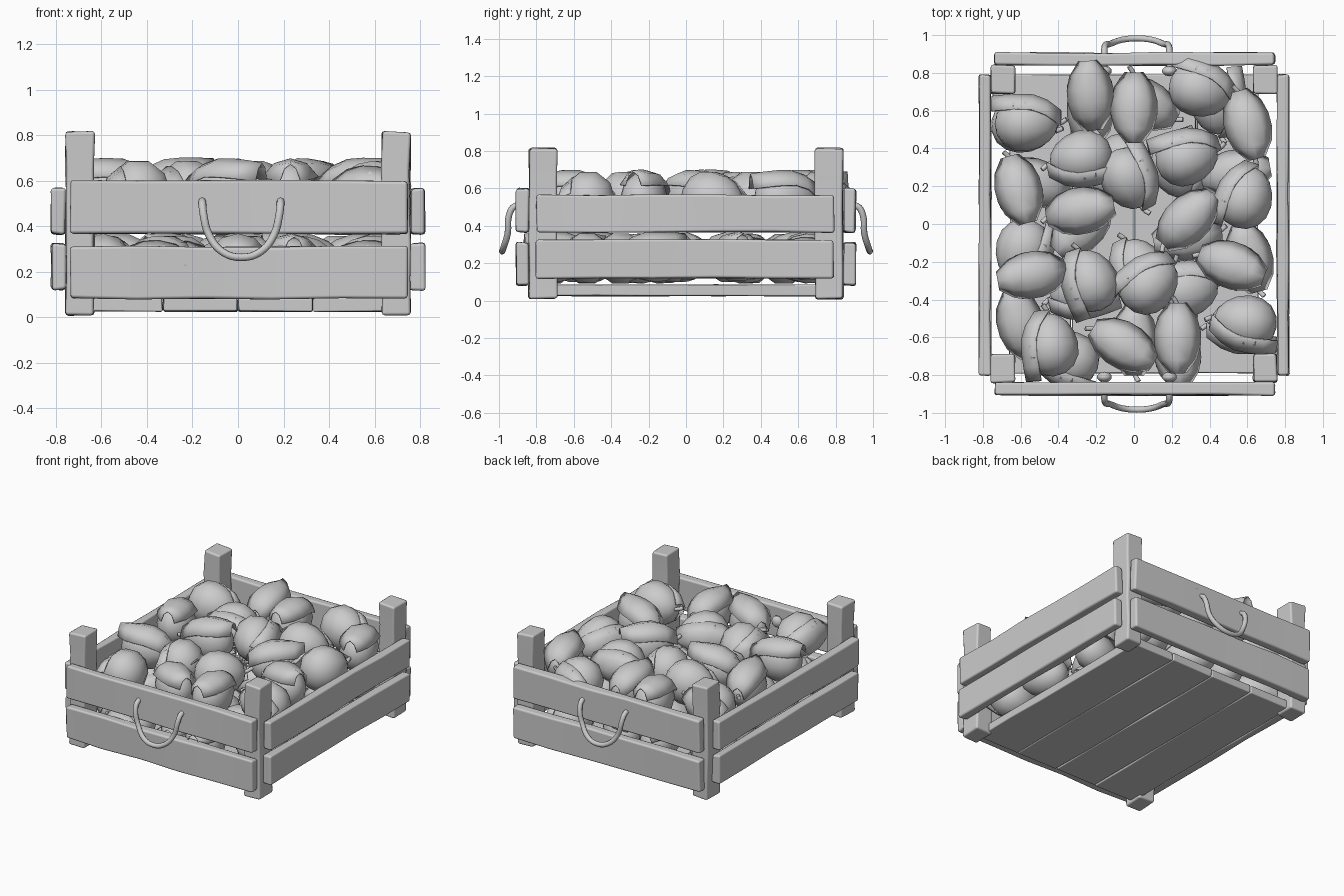
import bpy, bmesh, math, random
from mathutils import Vector, Matrix

random.seed(4)
cube = bpy.data.objects.get("Cube")
if cube:
    bpy.data.objects.remove(cube, do_unlink=True)

grey = bpy.data.materials.new("plain_grey")
grey.use_nodes = True
grey.diffuse_color = (0.6, 0.6, 0.6, 1)
grey.node_tree.nodes["Principled BSDF"].inputs["Base Color"].default_value = (0.6, 0.6, 0.6, 1)


def place(name, data, matrix=None):
    ob = bpy.data.objects.new(name, data)
    bpy.context.collection.objects.link(ob)
    if not data.materials:
        data.materials.append(grey)
    if matrix is not None:
        ob.matrix_world = matrix
    return ob


def to_mesh(name, bm):
    bmesh.ops.recalc_face_normals(bm, faces=bm.faces)
    me = bpy.data.meshes.new(name)
    bm.to_mesh(me)
    bm.free()
    for p in me.polygons:
        p.use_smooth = True
    return me


def board(name, lo, hi, wobble=0.005, bevel=0.014):
    """Slightly uneven, round-edged piece of wood between two corners."""
    lo, hi = Vector(lo), Vector(hi)
    size = hi - lo
    bm = bmesh.new()
    bmesh.ops.create_cube(bm, size=1)
    axis = max(range(3), key=lambda i: size[i])
    along = [e for e in bm.edges
             if abs((e.verts[0].co - e.verts[1].co)[axis]) > 0.5]
    bmesh.ops.subdivide_edges(bm, edges=along, cuts=4, use_grid_fill=True)
    for v in bm.verts:
        v.co = (lo + hi) / 2 + Vector([v.co[i] * size[i] for i in range(3)])
        v.co += Vector([random.uniform(-wobble, wobble) for _ in range(3)])
    ob = place(name, to_mesh(name, bm))
    mod = ob.modifiers.new("soft_edges", 'BEVEL')
    mod.width = bevel
    mod.segments = 2
    mod.angle_limit = math.radians(40)
    mod.harden_normals = True


def tube(name, points, radius):
    cu = bpy.data.curves.new(name, 'CURVE')
    cu.dimensions = '3D'
    cu.bevel_depth = radius
    cu.bevel_resolution = 2
    cu.resolution_u = 4
    cu.use_fill_caps = True
    sp = cu.splines.new('BEZIER')
    sp.bezier_points.add(len(points) - 1)
    for bp, co in zip(sp.bezier_points, points):
        bp.co = co
        bp.handle_left_type = bp.handle_right_type = 'AUTO'
    return cu


# Corner posts
for sx in (-1, 1):
    for sy in (-1, 1):
        xs, ys = sorted((sx * 0.632, sx * 0.757)), sorted((sy * 0.69, sy * 0.84))
        board("corner_post", (xs[0], ys[0], 0.01), (xs[1], ys[1], 0.815))

# End slats and side slats
for s in (-1, 1):
    for z0, z1 in ((0.08, 0.31), (0.365, 0.60)):
        ys = sorted((s * 0.84, s * 0.907))
        board("end_slat", (-0.738, ys[0], z0), (0.745, ys[1], z1))
    for z0, z1 in ((0.12, 0.325), (0.365, 0.565)):
        xs = sorted((s * 0.757, s * 0.82))
        board("side_slat", (xs[0], -0.80, z0), (xs[1], 0.79, z1))

# Floor planks running front to back
for i in range(4):
    x = -0.66 + i * 0.33
    board("floor_plank", (x + 0.002, -0.79, 0.025), (x + 0.328, 0.79, 0.085), 0.003, 0.008)

# Rope handles with a knot behind each end
knot_bm = bmesh.new()
bmesh.ops.create_uvsphere(knot_bm, u_segments=10, v_segments=6, radius=0.04)
knot_mesh = to_mesh("rope_knot", knot_bm)
half = [(0.172, 0.80, 0.505), (0.172, 0.915, 0.505), (0.168, 0.945, 0.46),
        (0.142, 0.953, 0.36), (0.08, 0.975, 0.285)]
loop = [(-x, y, z) for x, y, z in half] + [(0, 0.983, 0.263)] + half[::-1]
rope = tube("rope_handle", [(x + 0.015, y, z) for x, y, z in loop], 0.017)
for s in (-1, 1):
    place("rope_handle", rope, Matrix.Diagonal((1, s, 1, 1)))
    for x in (-0.157, 0.187):
        place("rope_knot", knot_mesh,
              Matrix.Translation((x, s * 0.81, 0.505)) @ Matrix.Diagonal((1, 0.7, 1, 1)))

# Egg-shaped fruit, narrower toward its stem along +x
bm = bmesh.new()
bmesh.ops.create_uvsphere(bm, u_segments=10, v_segments=8, radius=1)
for v in bm.verts:
    x, y, z = v.co.z, v.co.y, v.co.x
    taper = 1 - 0.12 * x
    v.co = (0.168 * x, 0.145 * y * taper, 0.155 * z * taper)
fruit_mesh = to_mesh("fruit", bm)
stem = tube("fruit_stem", [(0.14, 0, 0), (0.18, 0.005, 0.01), (0.215, 0.025, 0.02)], 0.013)

# Coarse arched leaf: starts low at the stem, wraps the fruit, stands open at its tip
bm = bmesh.new()
rows = []
for i in range(6):
    u = -1 + 2 * i / 5
    width = 0.05 + 0.075 * (1 - abs(u) ** 2.5)
    crest = 0.16 - 0.075 * max(0, u) ** 2 - 0.012 * u * u
    row = []
    for j in range(5):
        a = math.radians(-62 + 31 * j)
        row.append(bm.verts.new((0.185 * u, width * math.sin(a) / math.sin(math.radians(62)),
                                 crest - 0.15 * (1 - math.cos(a)))))
    rows.append(row)
for r0, r1 in zip(rows, rows[1:]):
    for j in range(4):
        bm.faces.new((r0[j], r1[j], r1[j + 1], r0[j + 1]))
leaf_mesh = to_mesh("leaf", bm)

# x, y, stem heading in degrees, leaf on top (otherwise it hangs at the left side)
layout = [
    (-0.57, 0.53, 0, 0), (-0.23, 0.68, -85, 1), (0, 0.62, 90, 1),
    (0.35, 0.71, -20, 0), (0.60, 0.53, 105, 1), (-0.28, 0.35, 190, 0),
    (0.28, 0.35, 15, 0), (-0.61, 0.18, 105, 1), (0.59, 0.14, 70, 0),
    (-0.03, 0.24, -65, 0), (-0.28, 0.07, 190, 1), (0.28, 0.02, 225, 1),
    (-0.54, -0.27, 10, 1), (-0.23, -0.30, 110, 0), (0.08, -0.32, 40, 0),
    (0.52, -0.22, 160, 1), (-0.44, -0.64, 95, 0), (-0.06, -0.64, 150, 1),
    (0.23, -0.60, 90, 1), (0.59, -0.52, 170, 0)]

# Two layers of fruit, the lower one turned half round
for turn, z, height in ((math.pi, 0.225, 0.9), (0, 0.54, 1)):
    for x, y, heading, on_top in layout:
        m = (Matrix.Rotation(turn, 4, 'Z') @ Matrix.Translation((x, y, z))
             @ Matrix.Rotation(math.radians(heading), 4, 'Z')
             @ Matrix.Rotation(random.uniform(-0.08, 0.08), 4, 'Y')
             @ Matrix.Diagonal((1, 1, height, 1)))
        slim = Matrix.Diagonal((1, 0.85, 0.94, 1)) if on_top else Matrix.Identity(4)
        place("fruit", fruit_mesh, m @ slim)
        place("fruit_stem", stem, m)
        roll = Matrix.Rotation(0 if on_top else -math.pi / 2, 4, 'X')
        leaf = place("leaf", leaf_mesh, m @ roll)
        leaf.modifiers.new("thickness", 'SOLIDIFY').thickness = 0.008
